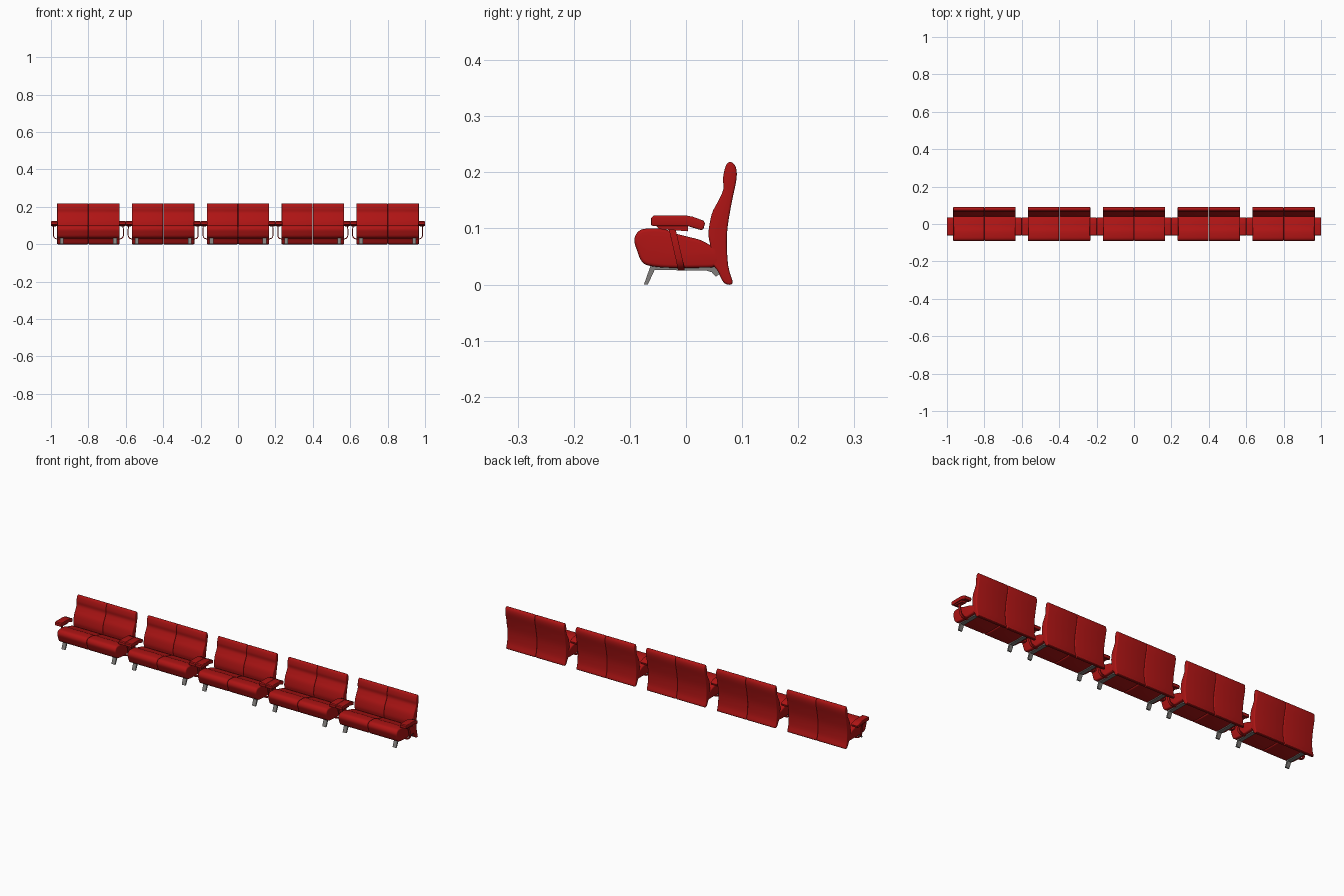
import bpy, bmesh
from mathutils import Vector

if "Cube" in bpy.data.objects:
    bpy.data.objects.remove(bpy.data.objects["Cube"])


def material(name, rgb):
    m = bpy.data.materials.new(name)
    m.diffuse_color = (*rgb, 1)
    m.use_nodes = True
    m.node_tree.nodes["Principled BSDF"].inputs["Base Color"].default_value = m.diffuse_color
    return m


RED = material("red upholstery", (0.42, 0.007, 0.007))
GREY = material("grey metal", (0.22, 0.21, 0.20))


def smooth_loop(pts, n=4):
    """Closed Catmull-Rom curve through the profile points."""
    out, k = [], len(pts)
    for i in range(k):
        a, b, c, d = (Vector(pts[(i + j) % k]) for j in (-1, 0, 1, 2))
        for s in range(n):
            t = s / n
            out.append(0.5 * (2 * b + (c - a) * t + (2 * a - 5 * b + 4 * c - d) * t * t
                              + (3 * b - a - 3 * c + d) * t ** 3))
    return out


def slab(name, pts, x0, x1, mat, bevel=0.0, smooth=True):
    """Side profile (y, z) extruded from x0 to x1, with rounded end rims."""
    prof = smooth_loop(pts) if smooth else pts
    bm = bmesh.new()
    rings = [[bm.verts.new((x, p[0], p[1])) for p in prof] for x in (x0, x1)]
    n = len(prof)
    caps = [bm.faces.new(r) for r in rings]
    for i in range(n):
        j = (i + 1) % n
        bm.faces.new((rings[0][i], rings[0][j], rings[1][j], rings[1][i]))
    bmesh.ops.recalc_face_normals(bm, faces=bm.faces)
    if bevel:
        rim = list({e for f in caps for e in f.edges})
        bmesh.ops.bevel(bm, geom=rim, offset=bevel, segments=3, profile=0.5,
                        affect='EDGES', clamp_overlap=True)
    return finish(name, bm, mat)


def finish(name, bm, mat):
    me = bpy.data.meshes.new(name)
    bm.to_mesh(me)
    bm.free()
    ob = bpy.data.objects.new(name, me)
    bpy.context.collection.objects.link(ob)
    me.materials.append(mat)
    bpy.context.view_layer.objects.active = ob
    bpy.ops.object.select_all(action='DESELECT')
    ob.select_set(True)
    bpy.ops.object.shade_smooth_by_angle(angle=0.7)
    return ob


def strap(name, path, cx, side, mat, width=0.012, thick=0.005):
    """Flat band following (x, z) points; leans in y as it rises."""
    bm = bmesh.new()
    rows = []
    for i, p in enumerate(path):
        p = Vector(p)
        d = Vector(path[min(i + 1, len(path) - 1)]) - Vector(path[max(i - 1, 0)])
        nrm = Vector((-d.y, d.x)).normalized() * thick / 2
        y = -0.008 - (p.y - 0.027) * 0.23
        rows.append([bm.verts.new((cx + side * (p.x + s * nrm.x), y + w * width / 2, p.y + s * nrm.y))
                     for s, w in ((1, -1), (1, 1), (-1, 1), (-1, -1))])
    for a, b in zip(rows, rows[1:]):
        for i in range(4):
            j = (i + 1) % 4
            bm.faces.new((a[i], a[j], b[j], b[i]))
    bm.faces.new(rows[0])
    bm.faces.new(rows[-1])
    bmesh.ops.recalc_face_normals(bm, faces=bm.faces)
    return finish(name, bm, mat)


# side profiles as (y, z)
SEAT = [(-0.092, 0.081), (-0.082, 0.097), (-0.060, 0.1), (-0.036, 0.098), (-0.015, 0.090),
        (0.024, 0.080), (0.042, 0.071), (0.056, 0.066), (0.062, 0.045), (0.052, 0.032),
        (0.02, 0.030), (-0.03, 0.030), (-0.062, 0.033), (-0.078, 0.040), (-0.087, 0.060)]
BACK = [(0.083, 0.003), (0.075, 0.035), (0.073, 0.090), (0.081, 0.144), (0.090, 0.188),
        (0.0885, 0.21), (0.0795, 0.2185), (0.071, 0.212), (0.066, 0.190), (0.0665, 0.170),
        (0.058, 0.150), (0.046, 0.126), (0.040, 0.092), (0.043, 0.070), (0.044, 0.042),
        (0.056, 0.025), (0.068, 0.003)]
ARM = [(-0.062, 0.106), (-0.062, 0.119), (-0.058, 0.123), (0.001, 0.123), (0.012, 0.121),
       (0.031, 0.114), (0.034, 0.109), (0.031, 0.099), (0.027, 0.097), (0.004, 0.104), (-0.058, 0.104)]
PLATE = [(-0.054, 0.105), (0.004, 0.105), (0.004, 0.095), (-0.048, 0.099)]
LEG = [(-0.075, 0.0), (-0.068, 0.0), (-0.056, 0.026), (0.036, 0.025), (0.046, 0.022), (0.053, 0.014),
       (0.062, 0.020), (0.052, 0.031), (0.042, 0.034), (-0.063, 0.034)]
STRAP = [(0.150, 0.028), (0.168, 0.028), (0.178, 0.031), (0.184, 0.037), (0.187, 0.046),
         (0.187, 0.080), (0.185, 0.100)]

for k in range(5):
    cx = -0.8 + 0.4 * k
    for side in (-1, 1):
        def part(name, pts, a, b, *args):
            xs = sorted((cx + side * a, cx + side * b))
            return slab(name, pts, *xs, *args)
        part("seat_cushion", SEAT, 0.0005, 0.167, RED, 0.006)
        part("backrest", BACK, 0.0005, 0.167, RED, 0.004)
        part("armrest", ARM, 0.163, 0.2, RED, 0.003, False)
        part("armrest_plate", PLATE, 0.172, 0.194, RED, 0.0, False)
        part("leg_frame", LEG, 0.132, 0.152, GREY, 0.0, False)
        strap("armrest_strap", STRAP, cx, side, RED)
